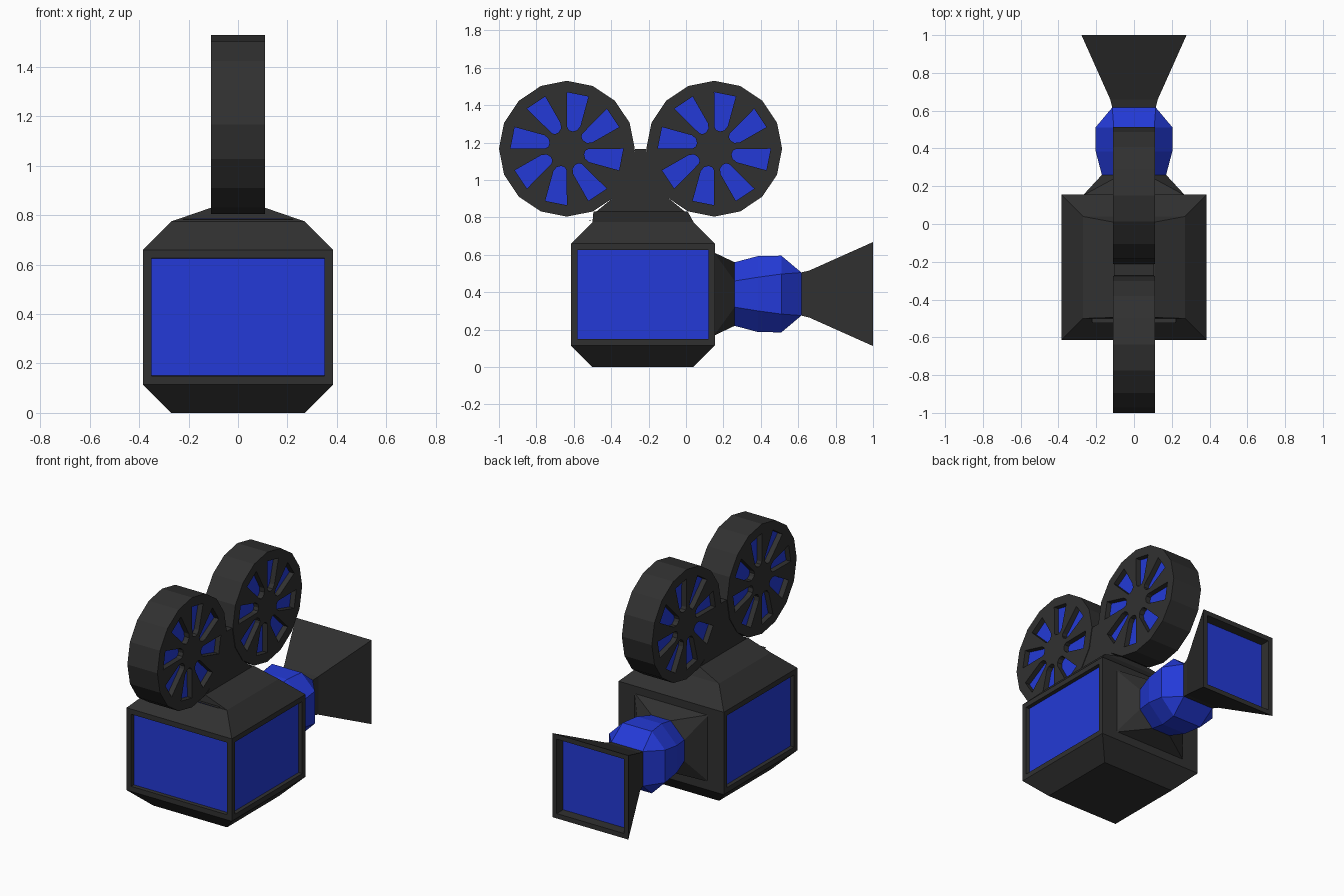
import bpy, bmesh, math
from mathutils import Matrix

if "Cube" in bpy.data.objects:
    bpy.data.objects.remove(bpy.data.objects["Cube"])


def material(name, rgb):
    m = bpy.data.materials.new(name)
    m.diffuse_color = (*rgb, 1)
    m.use_nodes = True
    m.node_tree.nodes["Principled BSDF"].inputs["Base Color"].default_value = m.diffuse_color
    return m


DARK = material("charcoal", (0.03, 0.03, 0.03))
BLUE = material("blue", (0.017, 0.042, 0.68))
# maps a profile drawn in (y, z) so that its depth runs along x
SIDE = Matrix(((0, 0, 1, 0), (1, 0, 0, 0), (0, 1, 0, 0), (0, 0, 0, 1)))


def add(name, mesh, mats):
    for m in mats:
        mesh.materials.append(m)
    ob = bpy.data.objects.new(name, mesh)
    bpy.context.collection.objects.link(ob)
    return ob


def loft(name, rings, mats, panels=None, frame=0.045, depth=0.025):
    """Skin a stack of rings; faces picked by panels(normal) become recessed blue panels."""
    bm = bmesh.new()
    vs = [[bm.verts.new(p) for p in r] for r in rings]
    n = len(rings[0])
    for a, b in zip(vs, vs[1:]):
        for i in range(n):
            j = (i + 1) % n
            bm.faces.new((a[i], a[j], b[j], b[i]))
    bm.faces.new(vs[0])
    bm.faces.new(vs[-1])
    bmesh.ops.remove_doubles(bm, verts=bm.verts, dist=1e-4)
    bmesh.ops.recalc_face_normals(bm, faces=bm.faces)
    if panels:
        chosen = [f for f in bm.faces if panels(f.normal)]
        bmesh.ops.inset_individual(bm, faces=chosen, thickness=frame, depth=0)
        bmesh.ops.inset_individual(bm, faces=chosen, thickness=0.002, depth=-depth)
        for f in chosen:
            f.material_index = 1
    me = bpy.data.meshes.new(name)
    bm.to_mesh(me)
    bm.free()
    return add(name, me, mats)


def rect(z, x, y0, y1):
    return [(-x, y0, z), (x, y0, z), (x, y1, z), (-x, y1, z)]


def octagon(y, ax, az, hx, hz, zc=0.39):
    """Chamfered rectangle across y: half sizes ax, az; flat half lengths hx, hz."""
    pts = [(ax, -hz), (ax, hz), (hx, az), (-hx, az),
           (-ax, hz), (-ax, -hz), (-hx, -az), (hx, -az)]
    return [(u, y, zc + v) for u, v in pts]


def square(y, a, az=None):
    az = az or a
    return octagon(y, a, az, a, az)


def plate(name, loops, half, mat):
    """Extrude a (y, z) outline with holes symmetrically along x."""
    cu = bpy.data.curves.new(name, 'CURVE')
    cu.dimensions, cu.fill_mode, cu.extrude = '2D', 'BOTH', half
    for loop in loops:
        sp = cu.splines.new('POLY')
        sp.points.add(len(loop) - 1)
        for p, (u, v) in zip(sp.points, loop):
            p.co = (u, v, 0, 1)
        sp.use_cyclic_u = True
    tmp = bpy.data.objects.new(name + "_curve", cu)
    bpy.context.collection.objects.link(tmp)
    deps = bpy.context.evaluated_depsgraph_get()
    me = bpy.data.meshes.new_from_object(tmp.evaluated_get(deps))
    bpy.data.objects.remove(tmp)
    me.materials.clear()
    me.transform(SIDE)
    bm = bmesh.new()
    bm.from_mesh(me)
    bmesh.ops.remove_doubles(bm, verts=bm.verts, dist=1e-4)
    bmesh.ops.recalc_face_normals(bm, faces=bm.faces)
    for f in bm.faces:
        f.smooth = False
    bm.to_mesh(me)
    bm.free()
    me.name = name
    return add(name, me, [mat])


# camera body with blue panels on the front and both sides
loft("camera_body",
     [rect(0, 0.27, -0.50, 0.04), rect(0.115, 0.385, -0.615, 0.155),
      rect(0.66, 0.385, -0.615, 0.155), rect(0.775, 0.27, -0.50, 0.04),
      rect(0.83, 0.11, -0.495, 0.01)],
     [DARK, BLUE], lambda n: abs(n.x) > 0.99 or n.y < -0.99, 0.048)

# lens mount, faceted lens barrel and flared hood
loft("lens_mount", [square(0.15, 0.272, 0.222), octagon(0.26, 0.17, 0.17, 0.07, 0.07)], [DARK])
loft("lens_barrel",
     [octagon(0.26, 0.17, 0.17, 0.07, 0.07), octagon(0.385, 0.203, 0.203, 0.09, 0.09),
      octagon(0.51, 0.205, 0.205, 0.107, 0.107), square(0.617, 0.115)], [BLUE])
loft("lens_hood", [square(0.615, 0.115), square(0.66, 0.126), square(1.0, 0.278)],
     [DARK, BLUE], lambda n: n.y > 0.99, 0.045, 0.065)

# film reels: sixteen-sided discs with eight windows over a blue core
WINDOW = [(0.302, 0), (0.302, 22.5), (0.14, 31), (0.112, 29), (0.097, 18), (0.1, 6), (0.115, 1)]


def polar(yc, r, deg):
    a = math.radians(90 - deg)
    return yc + r * math.cos(a), 1.167 + r * math.sin(a)


for label, yc in (("front", -0.637), ("rear", 0.151)):
    rim = [polar(yc, 0.363, 22.5 * i) for i in range(16)]
    holes = [[polar(yc, r, 45 * k + d) for r, d in WINDOW] for k in range(8)]
    plate(label + "_reel", [rim] + holes, 0.11, DARK)
    plate(label + "_reel_core", [[polar(yc, 0.33, 22.5 * i) for i in range(16)]], 0.075, BLUE)

# curved bracket that fills the gap between the reels
half_profile = [(0.25, 0.82), (0.14, 0.91), (0.065, 1.03), (0.03, 1.165)]
outline = [(-0.243 + u, v) for u, v in half_profile]
outline += [(-0.243 - u, v) for u, v in reversed(half_profile)]
plate("reel_bracket", [outline], 0.106, DARK)
